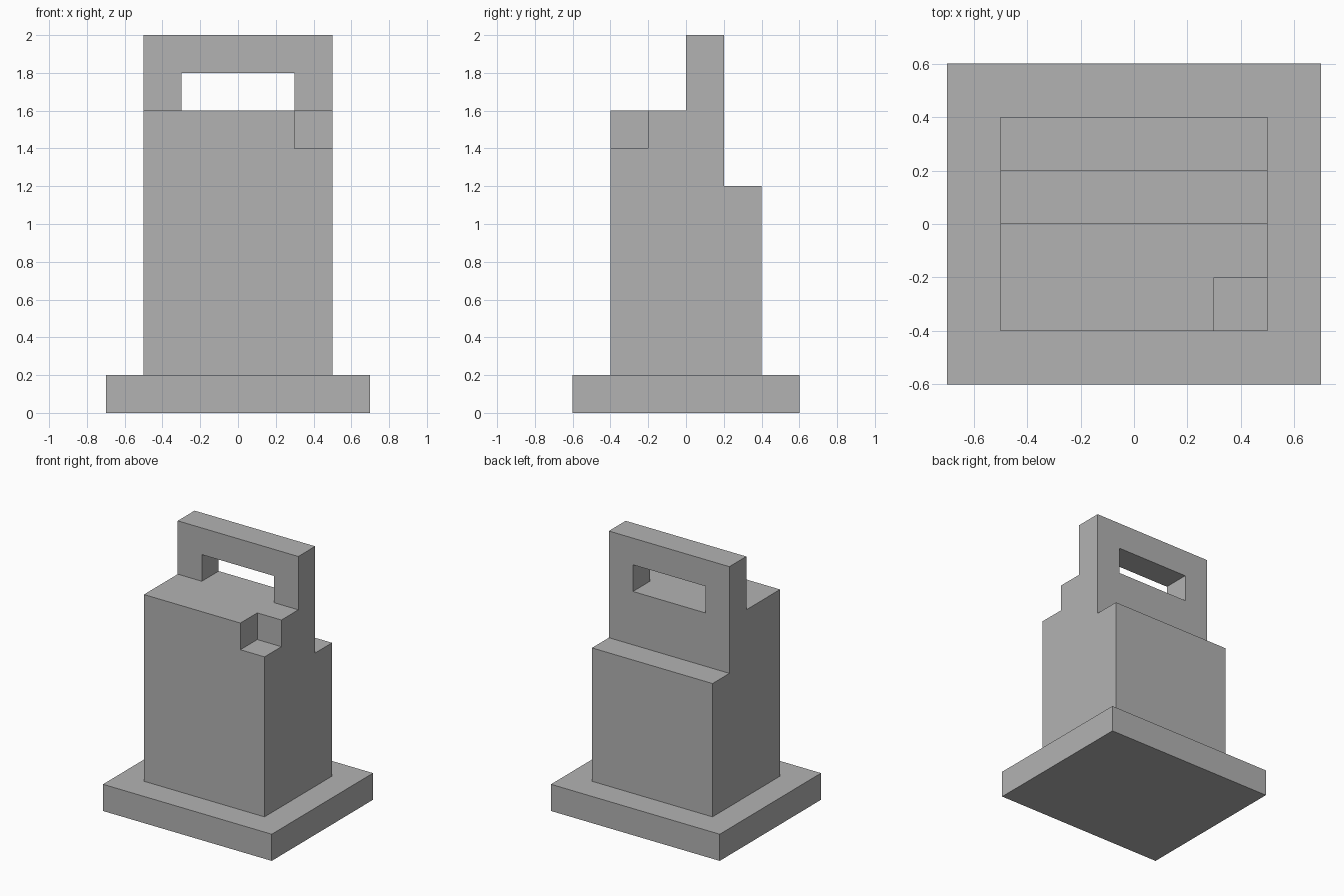
import bpy
import bmesh
from mathutils import Vector

cube = bpy.data.objects.get("Cube")
if cube:
    bpy.data.objects.remove(cube, do_unlink=True)

# Single plain grey material
grey = bpy.data.materials.new("plain grey")
grey.use_nodes = True
colour = (0.45, 0.45, 0.45, 1)
grey.diffuse_color = colour
grey.node_tree.nodes["Principled BSDF"].inputs["Base Color"].default_value = colour


def prism(name, profile, x0, x1):
    """Extrude a (y, z) profile along x from x0 to x1."""
    bm = bmesh.new()
    face = bm.faces.new([bm.verts.new((x0, y, z)) for y, z in profile])
    side = bmesh.ops.extrude_face_region(bm, geom=[face])["geom"]
    for v in side:
        if isinstance(v, bmesh.types.BMVert):
            v.co = Vector((x1, v.co.y, v.co.z))
    bmesh.ops.recalc_face_normals(bm, faces=bm.faces)
    mesh = bpy.data.meshes.new(name)
    bm.to_mesh(mesh)
    bm.free()
    mesh.materials.append(grey)
    obj = bpy.data.objects.new(name, mesh)
    bpy.context.collection.objects.link(obj)
    return obj


def box(name, x, y, z):
    return prism(name, [(y[0], z[0]), (y[1], z[0]), (y[1], z[1]), (y[0], z[1])], *x)


def cut(target, cutter):
    """Subtract the cutter, bake the result and drop the cutter."""
    cutter.hide_render = True
    mod = target.modifiers.new("cut", "BOOLEAN")
    mod.operation = "DIFFERENCE"
    mod.solver = "EXACT"
    mod.object = cutter
    bpy.context.view_layer.objects.active = target
    bpy.ops.object.modifier_apply(modifier=mod.name)
    bpy.data.objects.remove(cutter, do_unlink=True)


# Flat base slab
box("base", (-0.7, 0.7), (-0.6, 0.6), (0, 0.2))

# Stepped body with the upright plate in one profile
body = prism("body", [(-0.4, 0.2), (0.4, 0.2), (0.4, 1.2), (0.2, 1.2),
                      (0.2, 2.0), (0.0, 2.0), (0.0, 1.6), (-0.4, 1.6)], -0.5, 0.5)

# Handle opening and front corner notch
cut(body, box("opening_cutter", (-0.3, 0.3), (-0.1, 0.3), (1.6, 1.8)))
cut(body, box("notch_cutter", (0.3, 0.6), (-0.5, -0.2), (1.4, 1.7)))
